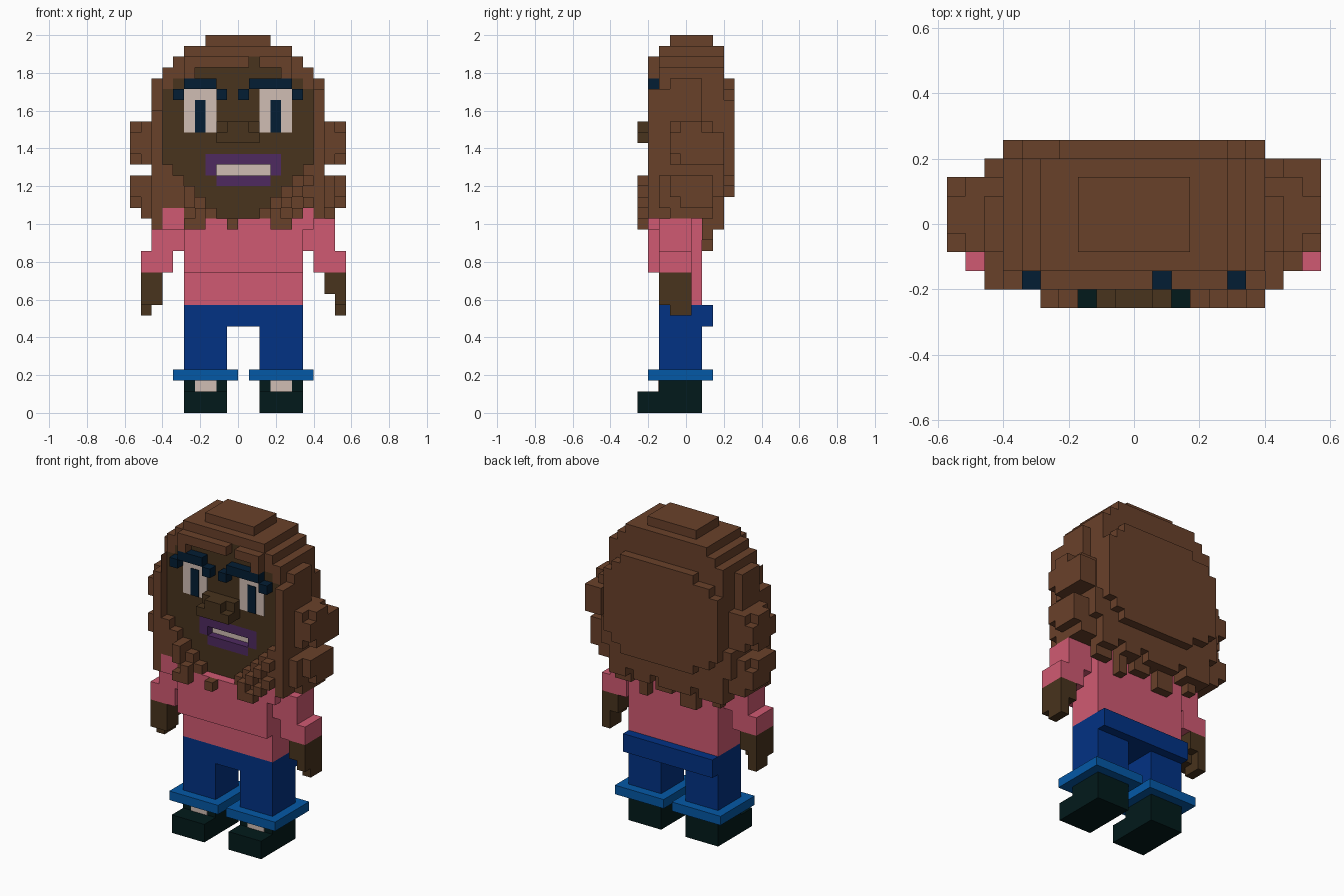
import bpy, bmesh
from mathutils import Vector

cube = bpy.data.objects.get("Cube")
if cube:
    bpy.data.objects.remove(cube, do_unlink=True)

U = 2 / 35                      # size of one block
ORIGIN = Vector((-10 * U, -4.5 * U, 0))


def material(name, hexcode):
    def lin(v):
        return v / 12.92 if v <= 0.04045 else ((v + 0.055) / 1.055) ** 2.4
    col = [lin(int(hexcode[n:n + 2], 16) / 255) for n in (0, 2, 4)] + [1]
    m = bpy.data.materials.new(name)
    m.use_nodes = True
    m.diffuse_color = col
    bsdf = m.node_tree.nodes["Principled BSDF"]
    bsdf.inputs["Base Color"].default_value = col
    bsdf.inputs["Roughness"].default_value = 0.9
    return m


HAIR = material("hair_brown", "69412A")
SKIN = material("skin_brown", "48331D")
PINK = material("shirt_pink", "D05A72")
BLUE = material("trouser_blue", "023284")
CUFF = material("cuff_blue", "0458A6")
SHOE = material("shoe_black", "021A1B")
NAVY = material("brow_navy", "031D33")
WHITE = material("off_white", "D0BDB3")
LIPS = material("lip_purple", "4E2A60")


def part(name, mat, boxes):
    """One object from boxes (x0, x1, y0, y1, z0, z1) in block units."""
    bm = bmesh.new()
    for x0, x1, y0, y1, z0, z1 in boxes:
        lo, hi = Vector((x0, y0, z0)), Vector((x1, y1, z1))
        made = bmesh.ops.create_cube(bm, size=1)
        for v in made["verts"]:
            mid, size = (lo + hi) / 2, hi - lo
            v.co = ORIGIN + U * (mid + v.co * size)
    me = bpy.data.meshes.new(name)
    bm.to_mesh(me)
    bm.free()
    me.materials.append(mat)
    ob = bpy.data.objects.new(name, me)
    bpy.context.scene.collection.objects.link(ob)
    return ob


def mirrored(boxes, width):
    """Add copies reflected across the block row of the given total width."""
    return boxes + [(width - b, width - a, *rest) for a, b, *rest in boxes]


# Legs and feet
for side, x in (("right", 5), ("left", 12)):
    part(side + "_shoe", SHOE, [(x, x + 4, 0, 6, 0, 2), (x, x + 4, 2, 6, 2, 3)])
    part(side + "_shoe_tongue", WHITE, [(x + 1, x + 3, 1.92, 2, 2, 3)])
    part(side + "_cuff", CUFF, [(x - 1, x + 5, 1, 7, 3, 4)])
    part(side + "_trouser_leg", BLUE, [(x, x + 4, 2, 6, 4, 8)])
part("waist", BLUE, [(5, 16, 2, 7, 8, 10)])

# Torso, sleeves and arms
part("shirt", PINK, [(5, 16, 2, 6, 10, 13), (5, 16, 1, 6, 13, 18)])
part("sleeves", PINK, mirrored(
    [(2, 5, 2, 5, 15, 18), (1, 4, 2, 5, 13, 15), (4, 5, 1, 3, 17, 19)], 21)
    + [(3, 4, 1, 3, 17, 19)])
part("arms", SKIN, mirrored(
    [(1, 3, 2, 5, 11, 13), (1, 2, 2, 5, 10, 11), (1, 2, 3, 5, 9, 10)], 21)
    + [(2, 3, 2, 4, 10, 11)])

# Face rows: bottom, top, hair left/right, skin left/right, hair front depth
ROWS = [(18, 19, 5, 16, 8, 12, 1), (19, 20, 2, 18, 7, 13, 1),
        (20, 21, 2, 18, 6, 14, 1), (21, 22, 2, 18, 5, 15, 1),
        (22, 23, 2, 18, 4, 16, 1), (23, 24, 2, 18, 3, 17, 1),
        (24, 28, 2, 18, 3, 17, 1), (28, 30, 3, 18, 3.01, 17, 1),
        (30, 31, 3, 17, 4, 16, 2),
        (31, 32, 3, 17, 6, 14, 2), (32, 33, 4, 16, 11, 12, 2)]
MOUTH = {21: (8, 13), 22: (7, 14), 23: (7, 14)}     # gaps left for the mouth
face, frame = [], []
for z0, z1, l, r, a, b, y in ROWS:
    m0, m1 = MOUTH.get(z0, (10, 10))
    face += [(a, m0, 2, 3, z0, z1), (m1, b, 2, 3, z0, z1)]
    frame += [(l, a, y, 3, z0, z1), (b, r, y, 3, z0, z1)]
part("face", SKIN, face)
part("hair_frame", HAIR, frame)
part("nose", SKIN, [(8, 12, 0, 2, 25, 26), (8, 12, 1, 2, 26, 27),
                    (9, 11, 0, 1, 26, 27)])

# Eyes, brows and recessed mouth
for side, x in (("right", 5), ("left", 12)):
    part(side + "_eye", WHITE, [(x, x + 3, 1.94, 2, 26, 30)])
    part(side + "_pupil", NAVY, [(x + 1, x + 2, 1.88, 1.95, 26, 29)])
part("right_brow", NAVY, [(5, 8, 1, 2, 30, 31), (4, 5, 1, 2, 29, 30),
                          (8, 9, 1, 2, 29, 30)])
part("left_brow", NAVY, [(11, 15, 1, 2, 30, 31), (15, 16, 1, 2, 29, 30),
                         (10, 11, 1, 2, 29, 30)])
part("lips", LIPS, [(7, 14, 2, 3, 23, 24), (7, 8, 2, 3, 22, 23),
                    (13, 14, 2, 3, 22, 23), (8, 13, 2, 3, 21, 22)])
part("teeth", WHITE, [(8, 13, 2.86, 3, 22, 23)])

# Hair: stepped crown, rounded main mass and raised back
part("hair_crown", HAIR, [(7, 13, 3, 7, 34, 35), (5, 15, 2, 8, 33, 34),
                          (4, 16, 3, 8, 32, 33), (3, 17, 3, 8, 31, 32)])
part("hair_mass", HAIR, [(2, 18, 3, 6, 22, 31), (3, 17, 3, 8, 18, 31),
                         (2, 18, 3, 8, 20, 23), (2, 18, 3, 7, 18, 27)])
part("hair_back", HAIR, [(3, 17, 8, 9, 22, 29), (4, 16, 8, 9, 21, 30),
                         (6, 15, 8, 9, 20, 31)])
part("hair_fringe", HAIR, [(5, 11, 1, 2, 32, 33), (12, 15, 1, 2, 32, 33),
                           (5, 6, 1, 2, 31, 32), (14, 15, 1, 2, 31, 32)])

# Side puffs
part("hair_side_puffs", HAIR, mirrored(
    [(0, 2, 4, 6, 23, 27), (0, 2, 3, 7, 24, 26), (1, 2, 3, 7, 23, 27),
     (0, 2, 3, 6, 20, 22), (0, 2, 4, 7, 19, 21), (1, 2, 3, 7, 18, 22)], 20)
     + [(18, 20, 4, 8, 23, 26), (18, 19, 2, 7, 19, 22), (18, 20, 4, 7, 20, 22)])

# Front curls
part("front_curls", HAIR,
     [(5, 6, 0, 1, 19, 21), (6, 7, 0, 1, 17, 19), (5, 6, 0, 1, 17, 18),
      (2, 3, 1, 2, 17, 19), (9, 10, 0, 1, 17, 18),
      (13, 14, 0, 1, 17, 19), (14, 15, 0, 1, 17, 18), (14, 15, 0, 1, 19, 20),
      (15, 16, 0, 1, 18, 19), (15, 16, 0, 1, 20, 21), (16, 17, 0, 1, 19, 20),
      (16, 17, 0, 1, 21, 22), (17, 18, 1, 3, 18, 19)])

# Ragged locks hanging over the back: wide upper tufts, narrow tips
part("back_locks", HAIR,
     [(x, x + w, 6, 8, 17, 18) for x, w in ((3, 3), (7, 4), (12, 2), (15, 2))]
     + [(x, x + w, 6, 7, z, 18)
        for x, w, z in ((4, 1, 16), (7, 2, 15), (10, 2, 16), (13, 1, 15),
                        (15, 2, 16))])
